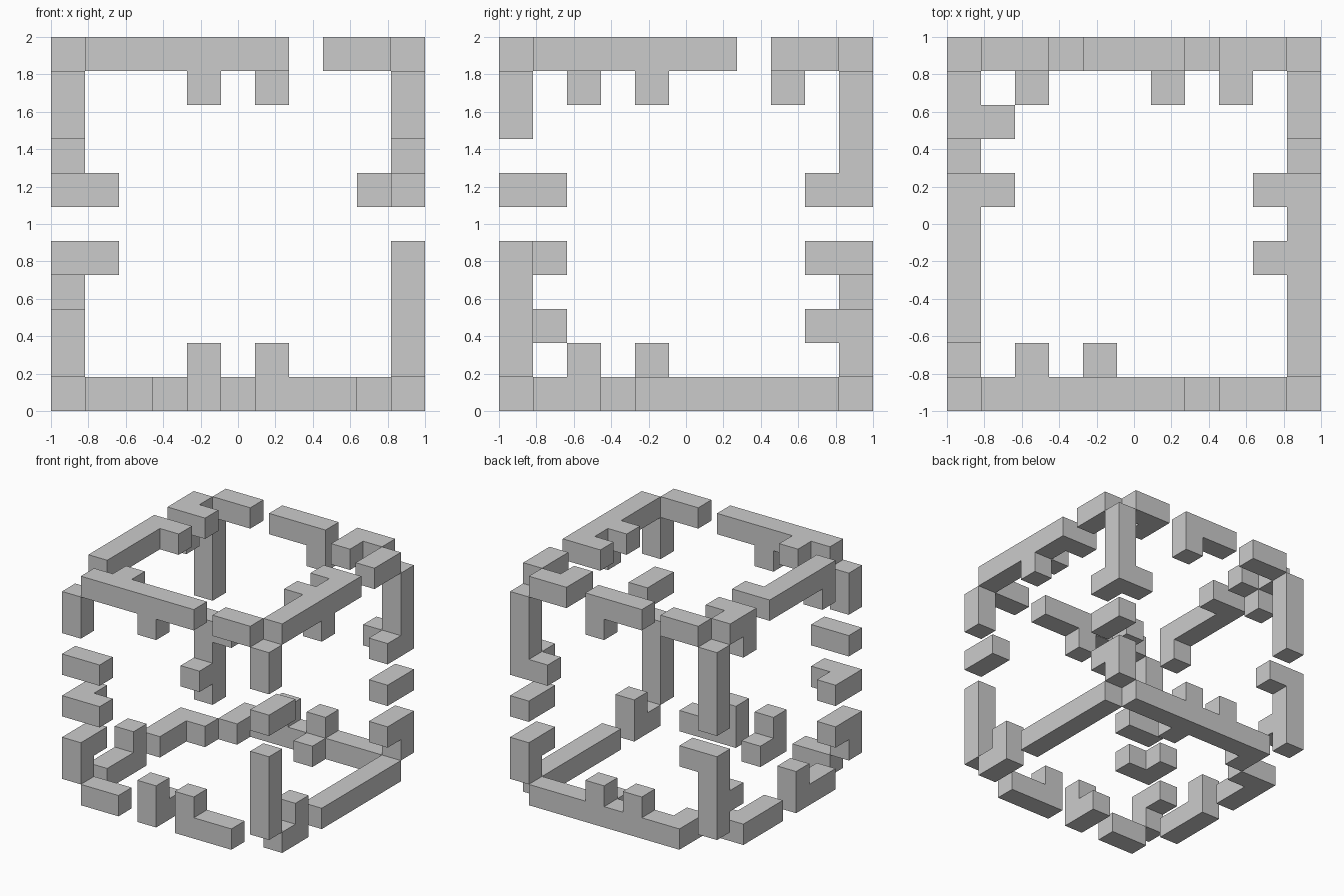
import bpy, bmesh
from math import radians
from mathutils import Vector

if "Cube" in bpy.data.objects:
    bpy.data.objects.remove(bpy.data.objects["Cube"])

N = 11            # cells per side of the cube
S = 2.0 / N       # cell size
HI = N - 1

# Each rail runs along one cube edge. Runs are (first, last) cells along it;
# teeth are one-cell stubs pointing inward along the other two axes.
# name: (axis, fixed coords of the other two axes in order, runs, teeth on 1st, teeth on 2nd)
RAILS = {
    "front_top_rail":     (0, (0, HI),  [(1, 6), (8, 9)],         [2],    [4]),
    "front_bottom_rail":  (0, (0, 0),   [(1, 2), (4, 4), (6, 8)], [4],    [4, 6]),
    "back_top_rail":      (0, (HI, HI), [(1, 2), (4, 6), (8, 9)], [8],    [6]),
    "back_bottom_rail":   (0, (HI, 0),  [(2, 9)],                 [2, 6], [4, 6]),
    "left_top_rail":      (1, (0, HI),  [(2, 6), (8, 9)],         [6, 8], [2, 8]),
    "left_bottom_rail":   (1, (0, 0),   [(2, 4), (6, 8)],         [8],    [4]),
    "right_top_rail":     (1, (HI, HI), [(1, 6), (8, 9)],         [4, 6], [4]),
    "right_bottom_rail":  (1, (HI, 0),  [(1, 2), (4, 9)],         [],     [2]),
    "front_left_post":    (2, (0, 0),   [(1, 2), (4, 4), (6, 6), (8, 9)], [4, 6], [2, 4]),
    "front_right_post":   (2, (HI, 0),  [(1, 4), (6, 6), (8, 9)], [],     [6]),
    "back_left_post":     (2, (0, HI),  [(1, 4), (6, 9)],         [4],    [2]),
    "back_right_post":    (2, (HI, HI), [(1, 2), (4, 4), (6, 9)], [6],    [2, 4, 6]),
}


def rail_cells(axis, fixed, runs, teeth_a, teeth_b):
    others = [i for i in range(3) if i != axis]

    def cell(t, a, b):
        c = [0, 0, 0]
        c[axis], c[others[0]], c[others[1]] = t, a, b
        return tuple(c)

    def inward(v):
        return 1 if v == 0 else HI - 1

    a, b = fixed
    cells = {cell(t, a, b) for lo, hi in runs for t in range(lo, hi + 1)}
    cells |= {cell(t, inward(a), b) for t in teeth_a}
    cells |= {cell(t, a, inward(b)) for t in teeth_b}
    return cells


def build(name, cells):
    # Outer skin of the cells, with flat areas merged
    bm = bmesh.new()
    for c in cells:
        for ax in range(3):
            u, v = Vector(), Vector()
            u[(ax + 1) % 3] = v[(ax + 2) % 3] = 1
            for side in (0, 1):
                n = list(c)
                n[ax] += 1 if side else -1
                if tuple(n) in cells:
                    continue
                o = Vector(c)
                o[ax] += side
                quad = [o, o + u, o + u + v, o + v]
                if not side:
                    quad.reverse()
                bm.faces.new([bm.verts.new((p.x * S - 1, p.y * S - 1, p.z * S)) for p in quad])
    bmesh.ops.remove_doubles(bm, verts=bm.verts[:], dist=1e-4)
    bmesh.ops.dissolve_limit(bm, angle_limit=radians(1), verts=bm.verts[:], edges=bm.edges[:])
    mesh = bpy.data.meshes.new(name)
    bm.to_mesh(mesh)
    bm.free()
    bpy.context.collection.objects.link(bpy.data.objects.new(name, mesh))


for rail, spec in RAILS.items():
    build(rail, rail_cells(*spec))
